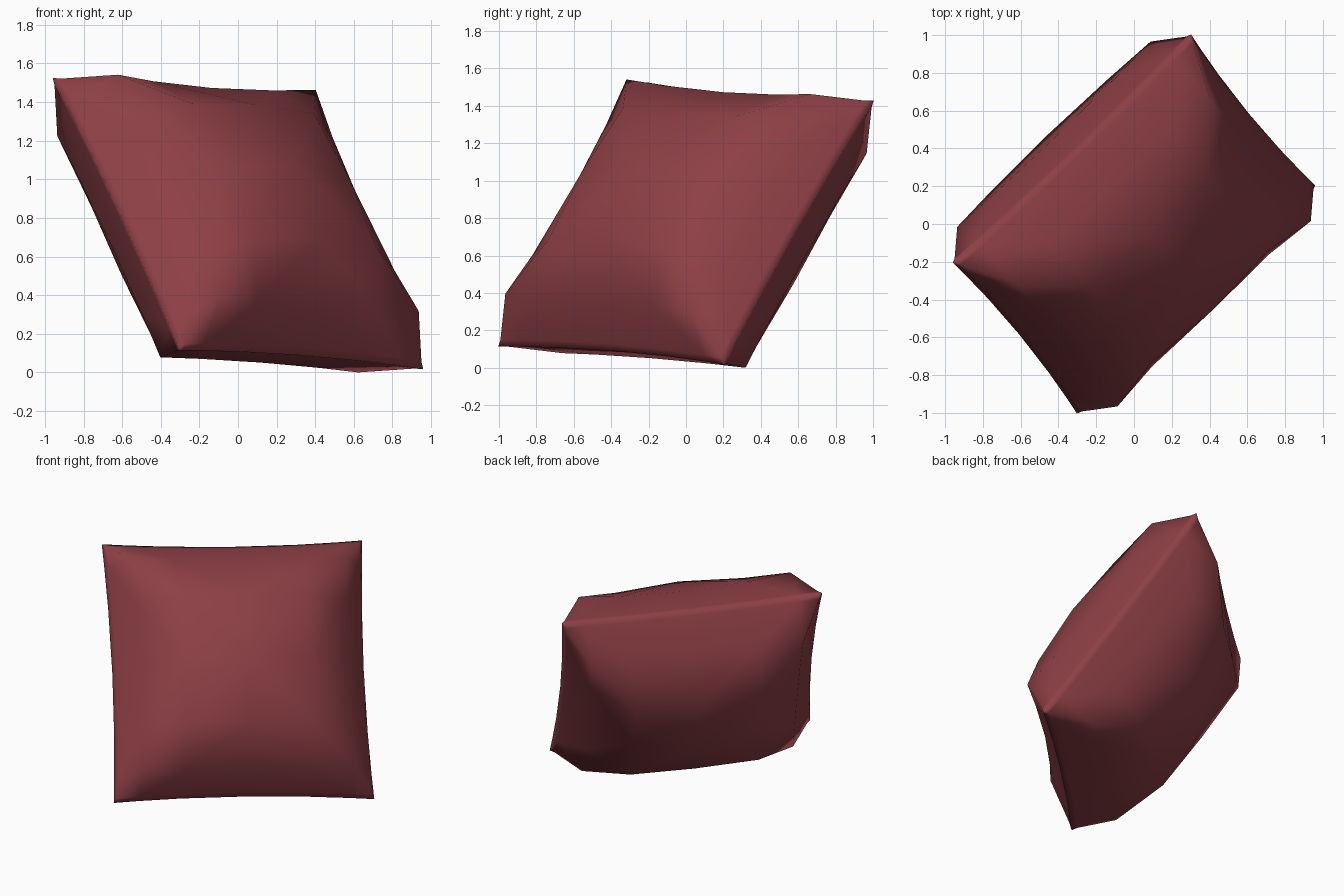
import bpy, bmesh
from mathutils import Vector

if "Cube" in bpy.data.objects:
    bpy.data.objects.remove(bpy.data.objects["Cube"])

# Pillow axes: u along the top edge, v up the cushion, n out of the front cover
u = Vector((0.72, 0.69, -0.055)).normalized()
v = Vector((-0.38, 0.455, 0.81))
v = (v - u * v.dot(u)).normalized()
n = u.cross(v)

HALF = 0.875
half_stops = [0.43, 0.71, 0.852, HALF]
stops = [-s for s in reversed(half_stops)] + [0.0] + half_stops

# Puff per ring (distance from centre): height at mid-side and height on the diagonal
front_puff = {0.0: (0.53, 0.53), 0.43: (0.45, 0.42), 0.71: (0.22, 0.27), 0.852: (0.03, 0.03), HALF: (0, 0)}
back_puff = {0.0: (0.58, 0.58), 0.43: (0.50, 0.49), 0.71: (0.25, 0.27), 0.852: (0.03, 0.03), HALF: (0, 0)}


def height(puff, s, t):
    big, small = max(abs(s), abs(t)), min(abs(s), abs(t))
    mid, diag = puff[big]
    k = (small / big) ** 2 if big else 0
    return mid + (diag - mid) * k


def pinch(s, t):
    # seam drawn inward at the middle of each side
    return s * (1 - 0.035 * (1 - (t / HALF) ** 2)) if abs(s) > 0.8 else s


bm = bmesh.new()


def add_cover(side, puff):
    rows = [[bm.verts.new(u * pinch(s, t) + v * pinch(t, s) + n * side * height(puff, s, t))
             for s in stops] for t in stops]
    last = len(stops) - 1
    for j in range(last):
        for i in range(last):
            a, b, c, d = rows[j][i], rows[j][i + 1], rows[j + 1][i + 1], rows[j + 1][i]
            # fold each cell along the line running out to the nearest corner
            if (i < last / 2) == (j < last / 2):
                tris = [(a, b, c), (a, c, d)]
            else:
                tris = [(a, b, d), (b, c, d)]
            for tri in tris:
                bm.faces.new(tri if side > 0 else tri[::-1])


# Front and back covers, welded at the seam
add_cover(1, front_puff)
add_cover(-1, back_puff)
bmesh.ops.remove_doubles(bm, verts=bm.verts, dist=0.0005)
bmesh.ops.recalc_face_normals(bm, faces=bm.faces)

# Stand on the ground
low = min(p.co.z for p in bm.verts)
bmesh.ops.translate(bm, verts=bm.verts, vec=(0, 0, -low))
for f in bm.faces:
    f.smooth = True

mesh = bpy.data.meshes.new("pillow")
bm.to_mesh(mesh)
bm.free()
pillow = bpy.data.objects.new("pillow", mesh)
bpy.context.collection.objects.link(pillow)

mat = bpy.data.materials.new("dusty red cloth")
mat.diffuse_color = (0.265, 0.05, 0.06, 1)
mat.use_nodes = True
mat.node_tree.nodes["Principled BSDF"].inputs["Base Color"].default_value = mat.diffuse_color
mesh.materials.append(mat)
